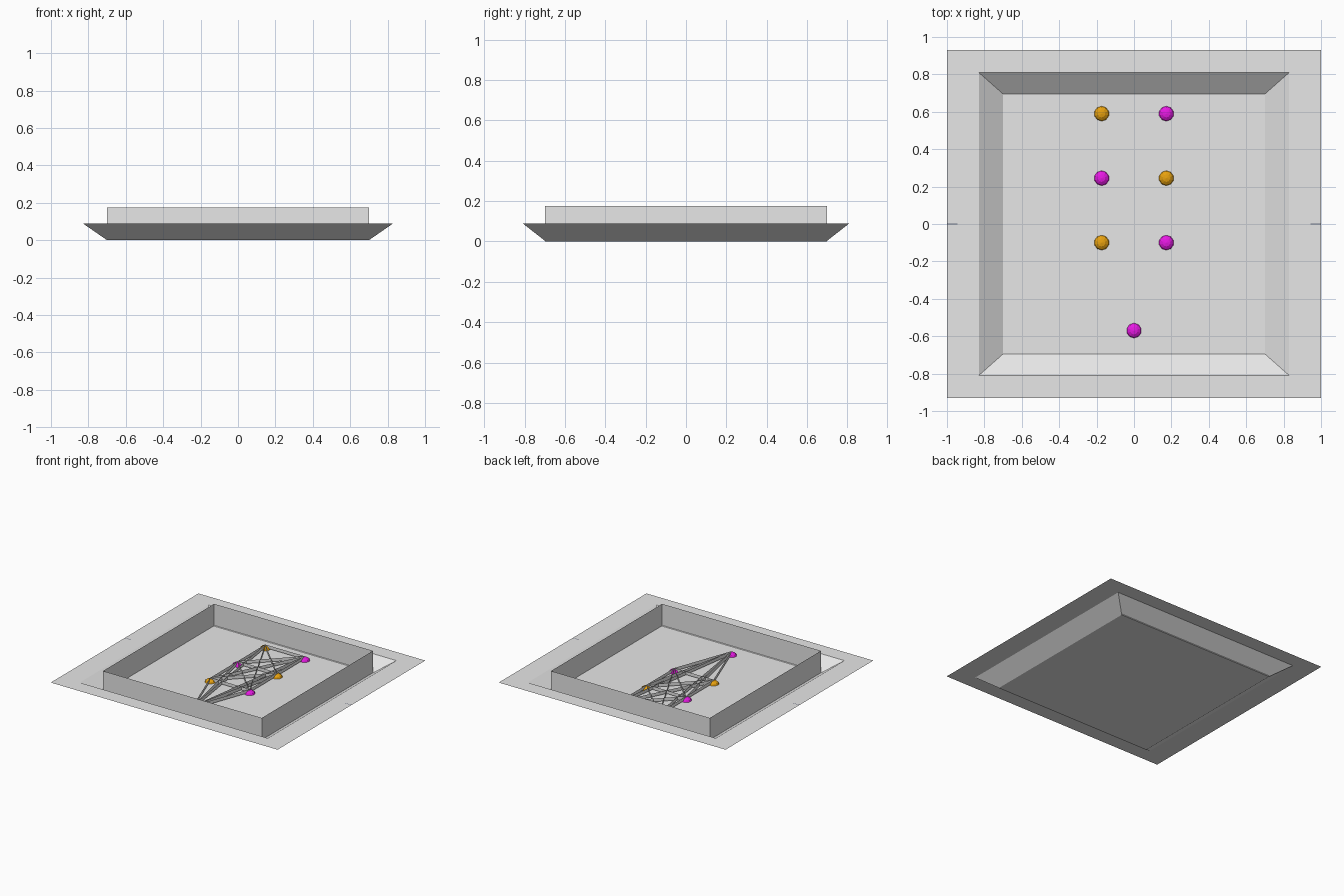
import bpy, bmesh
from itertools import combinations
from mathutils import Matrix, Vector

if "Cube" in bpy.data.objects:
    bpy.data.objects.remove(bpy.data.objects["Cube"])


def material(name, rgb):
    m = bpy.data.materials.new(name)
    m.use_nodes = True
    m.diffuse_color = (*rgb, 1)
    m.node_tree.nodes["Principled BSDF"].inputs["Base Color"].default_value = (*rgb, 1)
    return m


GREY = material("light grey", (0.82, 0.82, 0.82))
MAGENTA = material("magenta", (0.83, 0.01, 0.8))
ORANGE = material("orange", (0.83, 0.37, 0.005))
SLATE = material("slate", (0.16, 0.18, 0.24))


def finish(name, bm, mat):
    mesh = bpy.data.meshes.new(name)
    bm.to_mesh(mesh)
    bm.free()
    mesh.materials.append(mat)
    obj = bpy.data.objects.new(name, mesh)
    bpy.context.collection.objects.link(obj)
    return obj


def rectangle(bm, x, y, z):
    corners = ((-x, -y), (x, -y), (x, y), (-x, y))
    return [bm.verts.new((a, b, z)) for a, b in corners]


def bridge(bm, lower, upper):
    for i in range(4):
        j = (i + 1) % 4
        bm.faces.new((lower[i], lower[j], upper[j], upper[i]))


def ribbon(bm, a, b, low, high):
    """Upright strip without thickness between two plan points."""
    bm.faces.new([bm.verts.new((*p, z)) for p, z in
                  ((a, low), (b, low), (b, high), (a, high))])


RIM = 0.09       # height of the flat border
WALL_TOP = 0.175
HALF = 0.7       # half width of the floor

# Sunken tray: flat border, sloping sides and floor
bm = bmesh.new()
outer = rectangle(bm, 1, 0.93, RIM)
lip = rectangle(bm, 0.83, 0.81, RIM)
base = rectangle(bm, HALF, 0.695, 0)
bridge(bm, outer, lip)
bridge(bm, lip, base)
bm.faces.new(base)
finish("tray", bm, GREY)

# Upright sheet walls around the floor
bm = bmesh.new()
bridge(bm, rectangle(bm, HALF, HALF, 0.001), rectangle(bm, HALF, HALF, WALL_TOP))
finish("enclosure_walls", bm, GREY)

# Markers: three rows of alternating pairs and a single one at the front
markers = [((0, -0.57), MAGENTA)]
for row in range(3):
    for side in (-1, 1):
        mat = ORANGE if (row % 2 == 0) == (side < 0) else MAGENTA
        markers.append(((side * 0.173, -0.1 + row * 0.345), mat))

for i, ((x, y), mat) in enumerate(markers):
    bm = bmesh.new()
    bmesh.ops.create_uvsphere(bm, u_segments=10, v_segments=6, radius=0.04)
    below = [v for v in bm.verts if v.co.z < -0.001]
    bmesh.ops.delete(bm, geom=below, context="VERTS")
    bmesh.ops.transform(bm, verts=bm.verts, matrix=Matrix.Translation((x, y, 0.001))
                        @ Matrix.Diagonal((1, 1, 0.65, 1)))
    finish(f"marker_{i + 1}", bm, mat)

# Upright ribbons joining the markers to each other
bm = bmesh.new()
for (a, _), (b, _) in combinations(markers, 2):
    if a[0] == b[0] and (Vector(a) - Vector(b)).length > 0.5:
        continue
    ribbon(bm, a, b, 0.008, 0.034)
finish("ribbon_network", bm, GREY)

# Thin centre ticks on the two side borders
for name, side in (("left_tick", 1), ("right_tick", -1)):
    bm = bmesh.new()
    tick = rectangle(bm, 0.027, 0.003, RIM + 0.001)
    bm.faces.new(tick)
    obj = finish(name, bm, SLATE)
    obj.location.x = side * 0.972
